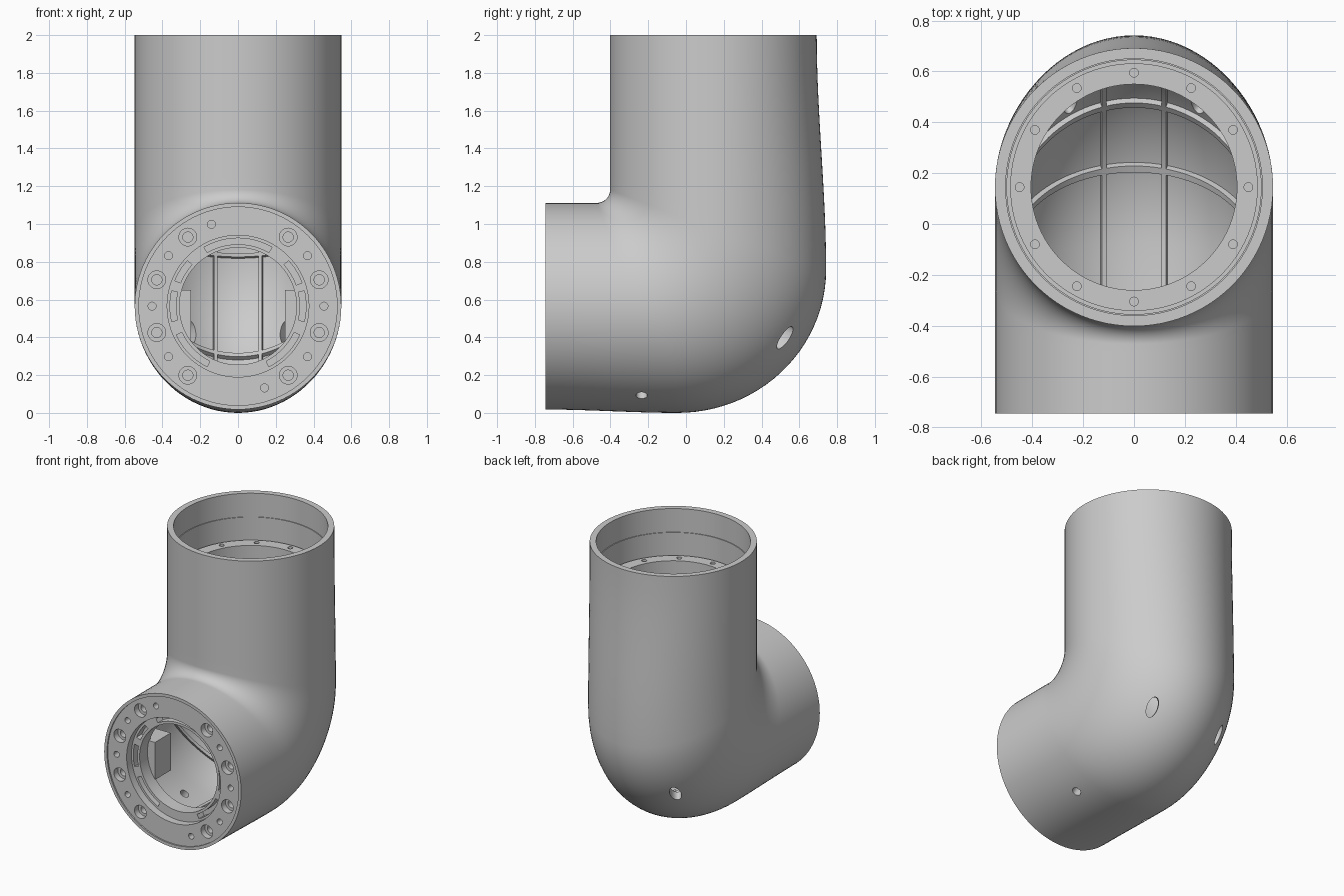
import bpy, bmesh, math
from mathutils import Matrix, Vector

if "Cube" in bpy.data.objects:
    bpy.data.objects.remove(bpy.data.objects["Cube"])

R0 = 0.547               # outer pipe radius
CY, CZ = 0.145, 0.565    # where the two pipe axes cross
N = 96
smooth = lambda t: t * t * (3 - 2 * t)


def pt(phi, rad, s, y_end=-0.745, z_end=2.0):
    """Elbow surface: s 0-1 front leg, 1-2 bend, 2-3 upright leg."""
    x, u = rad * math.cos(phi), rad * math.sin(phi)
    bend = 0.07 + 0.67 * (u + R0) / (2 * R0)
    cy, cz = CY + u - bend, CZ - u + bend
    w = max(math.sin(phi), 0) ** 2
    if s <= 1:
        return Vector((x, y_end + (cy - y_end) * s, CZ - u - 0.018 * w * smooth(s)))
    if s >= 2:
        return Vector((x, CY + u + 0.05 * w * smooth(3 - s), cz + (z_end - cz) * (s - 2)))
    a = (s - 1) * math.pi / 2
    r = bend + w * (0.018 + 0.032 * smooth(s - 1))
    return Vector((x, cy + r * math.sin(a), cz - r * math.cos(a)))


def make(name, bm):
    bmesh.ops.recalc_face_normals(bm, faces=bm.faces[:])
    me = bpy.data.meshes.new(name)
    bm.to_mesh(me)
    bm.free()
    ob = bpy.data.objects.new(name, me)
    bpy.context.collection.objects.link(ob)
    return ob


def loft(bm, rings, closed):
    """Skin a list of closed point loops; cap the ends unless the list loops."""
    vs = [[bm.verts.new(p) for p in ring] for ring in rings]
    n = len(vs[0])
    for i in range(len(vs) if closed else len(vs) - 1):
        a, b = vs[i], vs[(i + 1) % len(vs)]
        for j in range(n):
            k = (j + 1) % n
            bm.faces.new((a[j], a[k], b[k], b[j]))
    if not closed:
        bm.faces.new(vs[0])
        bm.faces.new(vs[-1])


def cyl(bm, loc, normal, r, depth, long_axis=None, long_r=None):
    z = Vector(normal).normalized()
    x = Vector(long_axis).normalized() if long_axis else z.orthogonal().normalized()
    y = z.cross(x)
    rot = Matrix((x, y, z)).transposed().to_4x4()
    m = Matrix.Translation(loc) @ rot @ Matrix.Diagonal(((long_r or r) / r, 1, 1, 1))
    bmesh.ops.create_cone(bm, cap_ends=True, segments=32, radius1=r, radius2=r,
                          depth=depth, matrix=m)


def front(r, deg, y):
    a = math.radians(deg)
    return Vector((r * math.cos(a), y, CZ + r * math.sin(a)))


# Elbow shell: outer skin, top seat, inner cavity and front flange in one loop
stations = ([i / 8 for i in range(8)] + [1 + i / 24 for i in range(24)]
            + [2 + i / 12 for i in range(13)])
spec = [(R0, s, -0.745, 2.0) for s in stations]
for rad, z in ((0.505, 2.0), (0.505, 1.83), (0.5, 1.83), (0.5, 1.64),
               (0.487, 1.64), (0.487, 1.67), (0.405, 1.67), (0.405, 1.57)):
    spec.append((rad, 3, 0, z))
spec += [(0.49, s, -0.58, 1.57) for s in reversed(stations)]
for rad, y in ((0.31, -0.58), (0.31, -0.68), (0.375, -0.68), (0.375, -0.735),
               (0.525, -0.735), (0.525, -0.745)):
    spec.append((rad, 0, y, 0))
bm = bmesh.new()
loft(bm, [[pt(2 * math.pi * j / N, r, s, y, z) for j in range(N)]
          for r, s, y, z in spec], True)
shell = make("elbow_shell", bm)

# Bolt holes, wall openings and arc slots
bores, counter = bmesh.new(), bmesh.new()
for i in range(12):
    a = i * math.pi / 6
    cyl(bores, (0.45 * math.cos(a), CY + 0.45 * math.sin(a), 1.66), (0, 0, 1), 0.017, 0.12)
for deg in (0, 36, -36, 180, 144, 216, 108, -72):
    cyl(bores, front(0.455, deg, -0.70), (0, 1, 0), 0.021, 0.14)
for deg in (18, 54, 126, 162, 198, 234, 306, 342):
    cyl(bores, front(0.452, deg, -0.71), (0, 1, 0), 0.027, 0.18)
    cyl(counter, front(0.452, deg, -0.72), (0, 1, 0), 0.047, 0.06)
for sx in (1, -1):
    cyl(bores, (sx * 0.28, 0.52, 0.4), (sx * 0.51, 0.72, -0.47), 0.035, 0.2,
        (0, 0.546, 0.838), 0.07)
    cyl(bores, (sx * 0.288, -0.235, 0.10), (sx * 0.53, 0, -0.85), 0.03, 0.2)
for a0, a1 in ((60, 120), (138, 158), (20, 42), (167, 193), (-13, 13), (205, 243), (297, 335)):
    rings = []
    for i in range(13):
        d = a0 + (a1 - a0) * i / 12
        rings.append([front(r, d, y) for r, y in
                      ((0.328, -0.71), (0.36, -0.71), (0.36, -0.62), (0.328, -0.62))])
    loft(bores, rings, False)

bpy.context.view_layer.objects.active = shell
shell.select_set(True)
for name, cut in (("counterbore_cutter", counter), ("bore_cutter", bores)):
    cutter = make(name, cut)
    cutter.hide_render = True
    mod = shell.modifiers.new(name, 'BOOLEAN')
    mod.operation, mod.solver, mod.object = 'DIFFERENCE', 'EXACT', cutter
    bpy.ops.object.modifier_apply(modifier=mod.name)
    bpy.data.objects.remove(cutter)


# Inner ribs: two running lengthwise, three across the bend
def rib(name, path, dphi, ds):
    b = bmesh.new()
    loft(b, [[pt(p + i * dphi, r, s + i * ds, -0.58, 1.57) for i, r in
              ((-1, 0.505), (1, 0.505), (1, 0.468), (-1, 0.468))] for p, s in path], False)
    return make(name, b)


parts = [shell]
for side in (1, -1):
    phi = math.pi / 2 - side * math.asin(0.12 / 0.48)
    parts.append(rib("long_rib", [(phi, 0.2 + 2.75 * i / 60) for i in range(61)], 0.02, 0))
for s in (1.27, 1.54, 2.06):
    parts.append(rib("cross_rib", [(math.pi * (0.03 + 0.94 * i / 48), s) for i in range(49)],
                     0, 0.012))

# Side bosses behind the front flange
for sx in (1, -1):
    b = bmesh.new()
    bmesh.ops.create_cube(b, size=1, matrix=Matrix.Translation((sx * 0.375, -0.50, 0.515))
                          @ Matrix.Diagonal((0.25, 0.18, 0.27, 1)))
    make("side_boss", b)

for ob in parts:
    bpy.ops.object.select_all(action='DESELECT')
    ob.select_set(True)
    bpy.context.view_layer.objects.active = ob
    bpy.ops.object.shade_smooth_by_angle(angle=math.radians(30))
